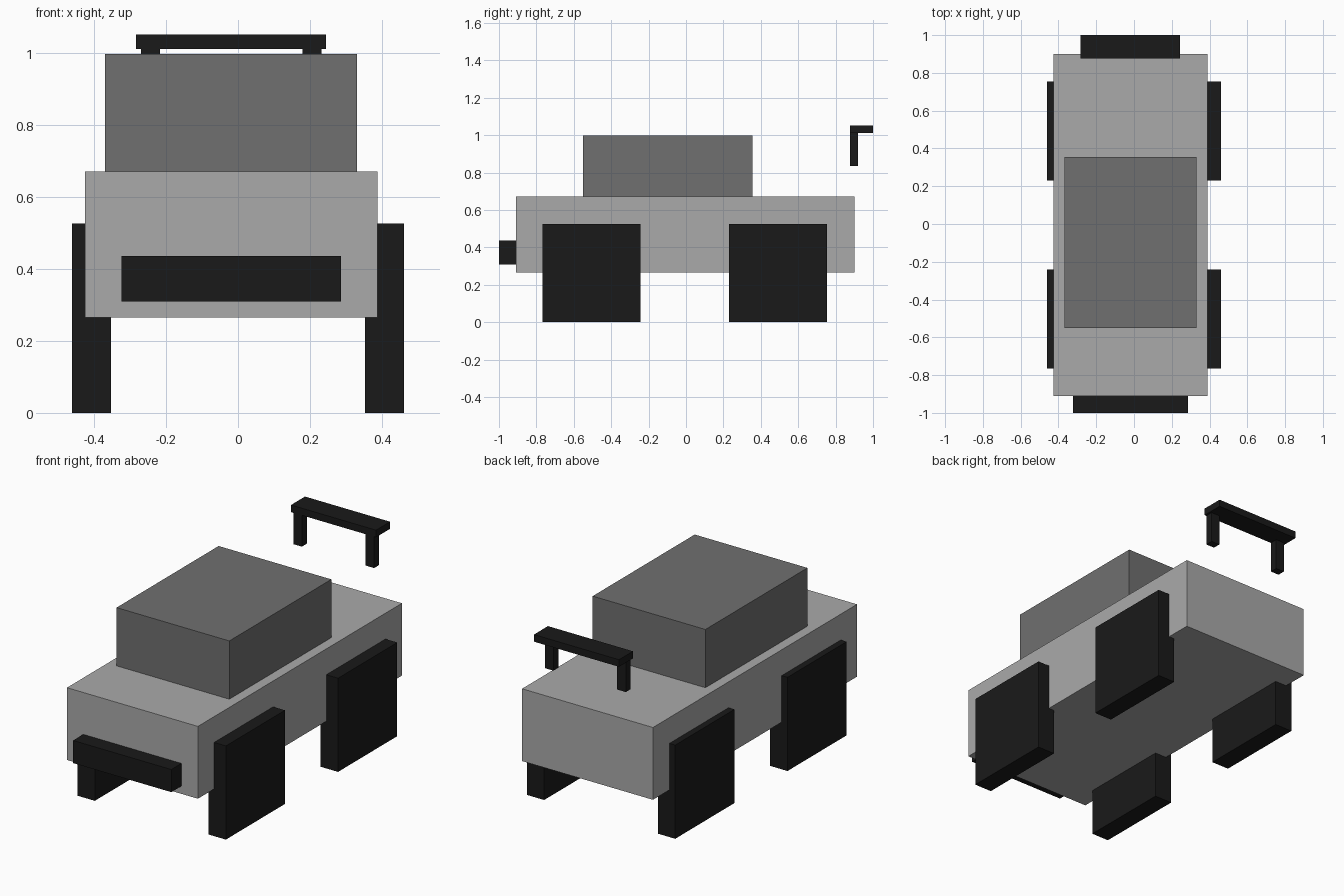
import bpy

if "Cube" in bpy.data.objects:
    bpy.data.objects.remove(bpy.data.objects["Cube"])


def material(name, shade):
    m = bpy.data.materials.new(name)
    m.diffuse_color = (shade, shade, shade, 1)
    m.use_nodes = True
    m.node_tree.nodes["Principled BSDF"].inputs["Base Color"].default_value = m.diffuse_color
    return m


def box(name, x, y, z, mat):
    """Axis-aligned box given its (min, max) range on each axis."""
    spans = (x, y, z)
    bpy.ops.mesh.primitive_cube_add(size=1, location=[(a + b) / 2 for a, b in spans])
    ob = bpy.context.object
    ob.name = name
    ob.scale = [b - a for a, b in spans]
    bpy.ops.object.transform_apply(location=False, rotation=False, scale=True)
    ob.data.materials.append(mat)
    return ob


light = material("light_grey", 0.4)
dark = material("dark_grey", 0.16)
black = material("black", 0.01)

# Body, cabin and front bumper (all slightly left of the wheel centre line)
box("body", (-0.425, 0.388), (-0.91, 0.90), (0.265, 0.671), light)
box("cabin", (-0.369, 0.331), (-0.55, 0.355), (0.671, 0.998), dark)
box("front_bumper", (-0.324, 0.286), (-1.0, -0.91), (0.309, 0.436), black)

# Four block wheels
for end, y in (("front", (-0.766, -0.242)), ("rear", (0.229, 0.754))):
    for side, x in (("left", (-0.461, -0.353)), ("right", (0.353, 0.461))):
        box(f"{end}_{side}_wheel", x, y, (0.0, 0.526), black)

# Rear spoiler: a floating blade on two posts
box("spoiler_blade", (-0.284, 0.244), (0.876, 1.0), (1.012, 1.052), black)
for side, x in (("left", (-0.27, -0.217)), ("right", (0.179, 0.232))):
    box(f"spoiler_{side}_post", x, (0.876, 0.92), (0.836, 1.012), black)
